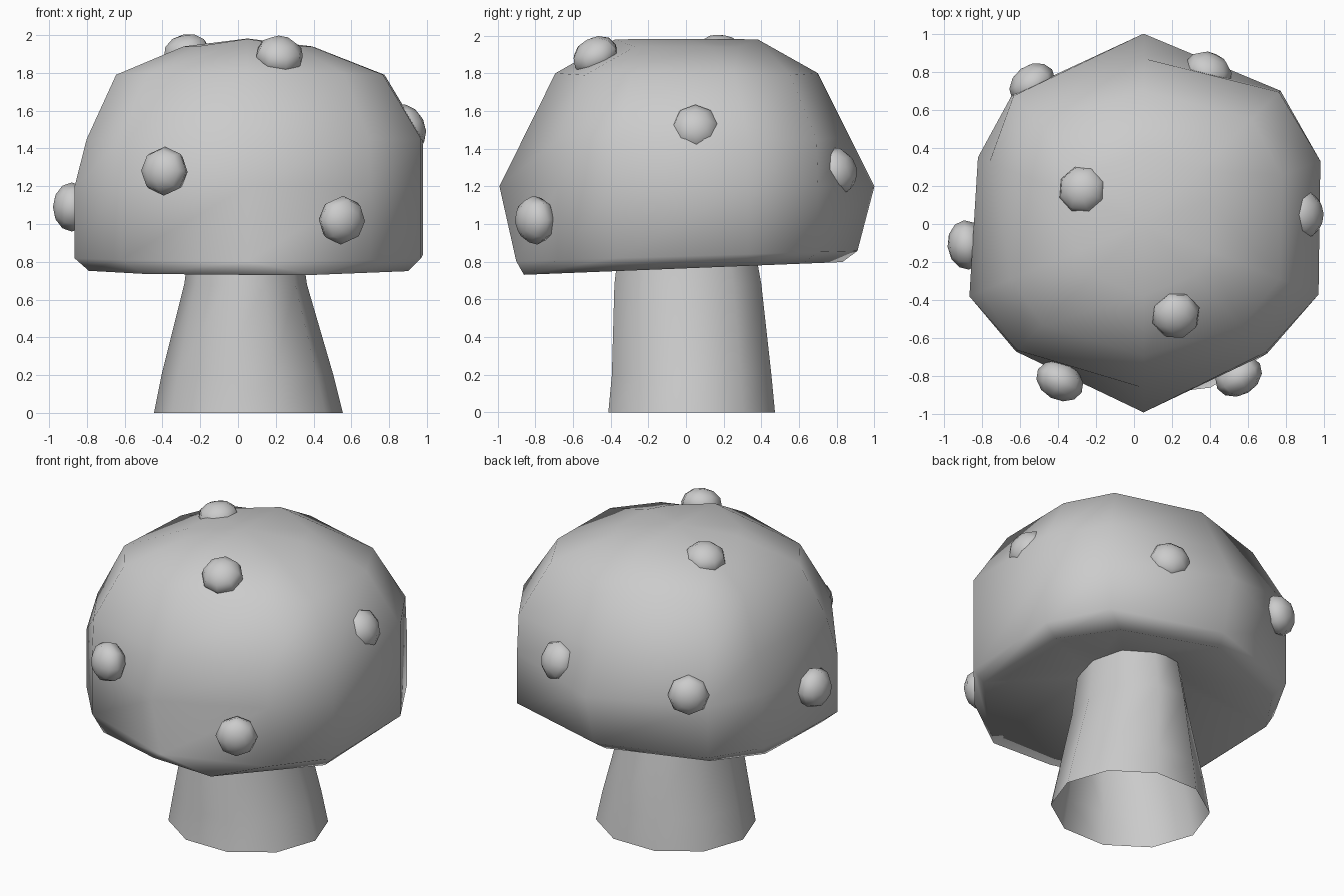
import bpy, bmesh, math
from mathutils import Vector

if "Cube" in bpy.data.objects:
    bpy.data.objects.remove(bpy.data.objects["Cube"])


def loft(name, rings, apex=None, close_start=False):
    """Skin a list of equal-length point rings, optionally closing to an apex."""
    bm = bmesh.new()
    loops = [[bm.verts.new(p) for p in ring] for ring in rings]
    n = len(loops[0])
    for a, b in zip(loops, loops[1:]):
        for i in range(n):
            j = (i + 1) % n
            bm.faces.new((a[i], a[j], b[j], b[i]))
    if apex:
        tip = bm.verts.new(apex)
        for i in range(n):
            bm.faces.new((loops[-1][i], loops[-1][(i + 1) % n], tip))
    if close_start:
        bm.faces.new(loops[0][::-1])
    for f in bm.faces:
        f.smooth = True
    me = bpy.data.meshes.new(name)
    bm.to_mesh(me)
    bm.free()
    ob = bpy.data.objects.new(name, me)
    bpy.context.collection.objects.link(ob)
    return ob


# Cap: ten-sided uneven outline, scaled ring by ring, with a hollowed underside
outline = [(0.92, -0.37), (0.93, 0.33), (0.72, 0.70), (0, 1.0), (-0.69, 0.68),
           (-0.87, 0.35), (-0.915, -0.38), (-0.67, -0.67), (0, -0.99), (0.65, -0.68)]
lip = [(0.90, -0.36), (0.88, 0.30), (0.63, 0.62), (0.02, 0.83), (-0.60, 0.60),
       (-0.80, 0.30), (-0.79, -0.32), (-0.50, -0.72), (-0.04, -0.84), (0.40, -0.86)]


def ring(scales, z_side, z_end):
    """Scale the outline per corner group: right, left, diagonal, front/back."""
    r, l, d, e = scales
    fac = [r, r, d, e, d, l, l, d, e, d]
    return [(0.05 + x * f, y * f, z_end if i in (3, 8) else z_side)
            for i, ((x, y), f) in enumerate(zip(outline, fac))]


rim = [(x, y, 0.83 + 0.03 * y) for x, y, z in ring((1, 1, 1, 0.91), 0, 0)]
cap_rings = [[(0.05 + 0.3 * x, 0.3 * y, 0.96) for x, y in outline],
             [(x, y, 0.765 + 0.04 * y) for x, y in lip],
             rim,
             ring((1, 1, 1.0, 1), 1.20, 1.20),
             ring((1, 0.93, 0.99, 0.87), 1.45, 1.46),
             ring((0.78, 0.76, 0.79, 0.70), 1.79, 1.80),
             ring((0.37, 0.37, 0.40, 0.38), 1.94, 1.98)]
loft("mushroom_cap", cap_rings, apex=(0.05, 0, 1.982), close_start=True)

# Stem: flared oval tube, open at the ground
stem_levels = [(0.055, 0.03, 0.50, 0.465, 0), (0.05, 0.03, 0.455, 0.445, 0.2),
               (0.04, 0.01, 0.325, 0.41, 0.68), (0.04, 0.0, 0.28, 0.36, 1.0)]
stem_rings = [[(cx + rx * math.cos(math.tau * i / 10), cy + ry * math.sin(math.tau * i / 10), z)
               for i in range(10)] for cx, cy, rx, ry, z in stem_levels]
loft("stem", stem_rings)

# Spots: flattened faceted domes set into the cap
spots = [((-0.39, -0.825, 1.28), (-0.45, -0.85, 0.05)),
         ((0.55, -0.80, 1.02), (0.5, -0.85, -0.1)),
         ((-0.88, -0.11, 1.09), (-1, -0.1, 0.0)),
         ((0.89, 0.05, 1.51), (0.9, 0.05, 0.45)),
         ((0.22, -0.48, 1.89), (0.15, -0.45, 0.85)),
         ((-0.27, 0.18, 1.905), (-0.2, 0.1, 1)),
         ((0.39, 0.80, 1.28), (0.4, 0.85, 0.25)),
         ((-0.535, 0.735, 1.27), (-0.55, 0.75, 0.1))]
for k, (pos, normal) in enumerate(spots):
    bpy.ops.mesh.primitive_uv_sphere_add(segments=8, ring_count=6, radius=1, location=pos)
    ob = bpy.context.object
    ob.name = f"spot_{k + 1}"
    ob.scale = (0.13, 0.13, 0.10)
    ob.rotation_euler = Vector(normal).to_track_quat('Z', 'Y').to_euler()
    bpy.ops.object.shade_smooth()
